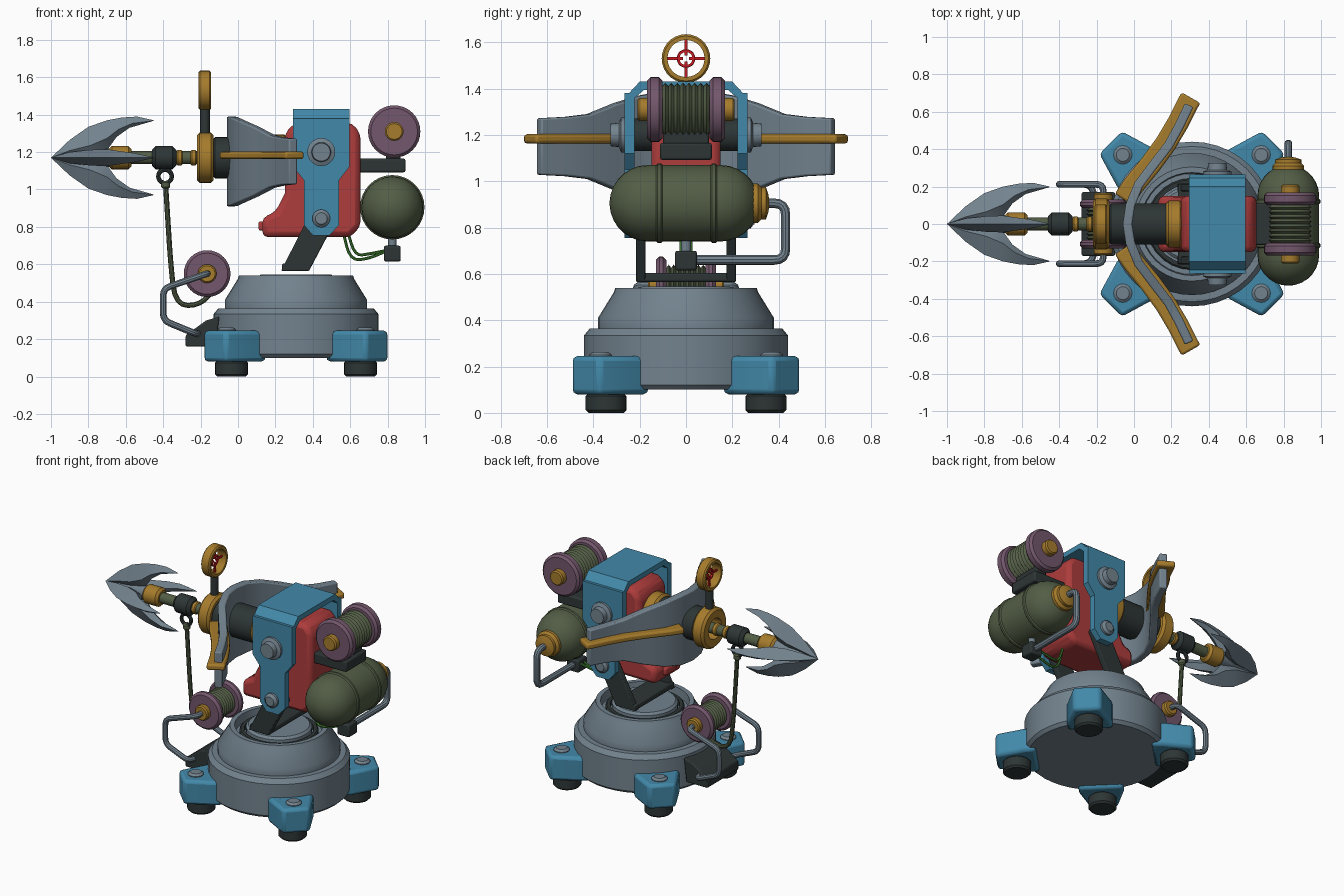
import bpy, bmesh, math
from mathutils import Vector, Matrix

if "Cube" in bpy.data.objects:
    bpy.data.objects.remove(bpy.data.objects["Cube"])

def mat(name, c):
    m = bpy.data.materials.new(name)
    m.diffuse_color = (*c, 1)
    m.use_nodes = True
    m.node_tree.nodes["Principled BSDF"].inputs["Base Color"].default_value = m.diffuse_color
    return m

GRAY = mat("steel gray", (.17, .225, .27))
BLUE = mat("blue paint", (.055, .25, .40))
RED = mat("red paint", (.42, .045, .045))
GOLD = mat("brass", (.38, .20, .025))
PURPLE = mat("purple", (.17, .095, .15))
GREEN = mat("olive green", (.085, .11, .06))
DARK = mat("dark iron", (.027, .036, .036))
SIGHT = mat("bright red", (.6, .01, .015))
WIRE = mat("wire green", (.05, .22, .03))

def finish(name, bm, m, bevel=0):
    bmesh.ops.remove_doubles(bm, verts=bm.verts, dist=1e-5)
    bmesh.ops.recalc_face_normals(bm, faces=bm.faces)
    me = bpy.data.meshes.new(name)
    bm.to_mesh(me)
    bm.free()
    me.materials.append(m)
    ob = bpy.data.objects.new(name, me)
    bpy.context.collection.objects.link(ob)
    if bevel:
        b = ob.modifiers.new("bevel", 'BEVEL')
        b.width, b.segments, b.limit_method = bevel, 2, 'ANGLE'
    return ob

def place(axis, a, b, h):
    return Vector({'x': (h, a, b), 'y': (a, h, b), 'z': (a, b, h)}[axis])

def prism(name, pts, axis, h0, h1, m, bevel=0):
    """Extrude a 2D outline along an axis."""
    bm = bmesh.new()
    lo, hi = ([bm.verts.new(place(axis, a, b, h)) for a, b in pts] for h in (h0, h1))
    bm.faces.new(lo)
    bm.faces.new(hi)
    for i in range(len(pts)):
        j = (i + 1) % len(pts)
        bm.faces.new((lo[i], lo[j], hi[j], hi[i]))
    return finish(name, bm, m, bevel)

def box(name, x0, x1, y0, y1, z0, z1, m, bevel=.01):
    return prism(name, [(x0, y0), (x1, y0), (x1, y1), (x0, y1)], 'z', z0, z1, m, bevel)

def sweep(bm, rings, caps=True):
    for A, B in zip(rings, rings[1:]):
        for i in range(len(A)):
            j = (i + 1) % len(A)
            bm.faces.new((A[i], A[j], B[j], B[i]))
    if caps:
        bm.faces.new(rings[0])
        bm.faces.new(rings[-1])

def lathe(name, prof, axis, loc, m, seg=28, closed=False):
    """Revolve (radius, height) points about an axis through loc."""
    bm = bmesh.new()
    rings = []
    for r, h in prof:
        rings.append([bm.verts.new(Vector(loc) + place(axis, r * math.cos(t), r * math.sin(t), h))
                      for t in (2 * math.pi * i / seg for i in range(seg))])
    sweep(bm, rings + rings[:1] if closed else rings, not closed)
    return finish(name, bm, m)

def cyl(name, axis, loc, r, h0, h1, m, c=.008, seg=24):
    return lathe(name, [(r - c, h0), (r, h0 + c), (r, h1 - c), (r - c, h1)], axis, loc, m, seg)

def ring(name, axis, loc, ri, ro, h0, h1, m, c=.008):
    return lathe(name, [(ri, h0), (ro - c, h0), (ro, h0 + c), (ro, h1 - c), (ro - c, h1), (ri, h1)],
                 axis, loc, m, closed=True)

def pipe(name, pts, r, m, fillet=.04, seg=10):
    """Round tube through points with filleted corners."""
    P = [Vector(p) for p in pts]
    path = [P[0]]
    for a, b, c in zip(P, P[1:], P[2:]):
        s = b + (a - b).normalized() * min(fillet, (a - b).length * .5)
        e = b + (c - b).normalized() * min(fillet, (c - b).length * .5)
        path += [s * (1 - t) ** 2 + b * 2 * t * (1 - t) + e * t * t for t in (0, .25, .5, .75, 1)]
    path.append(P[-1])
    path = [p for i, p in enumerate(path) if i == 0 or (p - path[i - 1]).length > 1e-4]
    bm, rings, n = bmesh.new(), [], None
    for i, p in enumerate(path):
        t = (path[min(i + 1, len(path) - 1)] - path[max(i - 1, 0)]).normalized()
        n = (n or t.orthogonal())
        n = (n - t * n.dot(t)).normalized()
        u = t.cross(n)
        rings.append([bm.verts.new(p + r * (n * math.cos(k) + u * math.sin(k)))
                      for k in (2 * math.pi * q / seg for q in range(seg))])
    sweep(bm, rings)
    return finish(name, bm, m)

def bow(name, path, width, zc, m, bevel):
    """Upright curved band: path of (x, y, half height)."""
    bm, rings = bmesh.new(), []
    for i, (x, y, h) in enumerate(path):
        a, b = path[max(i - 1, 0)], path[min(i + 1, len(path) - 1)]
        n = Vector((b[1] - a[1], a[0] - b[0])).normalized() * width / 2
        rings.append([bm.verts.new((x + s * n.x, y + s * n.y, zc + k * h))
                      for s, k in ((-1, -1), (1, -1), (1, 1), (-1, 1))])
    sweep(bm, rings)
    return finish(name, bm, m, bevel)

def reel(name, x, z, r, half, flange, drum, hub):
    L = (x, 0, z)
    for s in (-1, 1):
        a, b = sorted((s * half, s * (half - flange)))
        cyl(name + "_flange", 'y', L, r, a, b, PURPLE, .015, 32)
        a, b = sorted((s * (half - .01), s * hub))
        cyl(name + "_hub", 'y', L, .05, a, b, GOLD)
    w, n = half - flange, 8
    prof = [(drum - (.014 if i % 2 == 0 else 0), -w + 2 * w * i / (2 * n)) for i in range(2 * n + 1)]
    lathe(name + "_rope", prof, 'y', L, GREEN)

C = (.31, 0, 0)
# base housing with recessed turntable
lathe("base_housing", [(.42, .10), (.44, .12), (.44, .335), (.415, .365), (.38, .365), (.38, .41), (.312, .52),
                       (.305, .54), (.275, .54), (.27, .48), (.01, .48)], 'z', C, GRAY, 40)
ring("turntable_ring", 'z', C, .215, .245, .47, .515, DARK)
cyl("turntable", 'z', C, .205, .47, .545, GRAY, .015, 32)
# four feet
for k in range(4):
    rot = Matrix.Translation(C) @ Matrix.Rotation(math.pi / 4 + k * math.pi / 2, 4, 'Z')
    parts = [prism("foot_block", [(.36, -.14), (.43, -.14), (.615, -.085), (.615, .085), (.43, .14), (.36, .14)],
                   'z', .08, .245, BLUE, .02),
             cyl("foot_pad", 'z', (.488, 0, 0), .088, 0, .085, DARK, .012),
             lathe("foot_bolt", [(.05, .24), (.05, .25), (.035, .262), (.01, .262)], 'z', (.523, 0, 0), GRAY, 16)]
    for p in parts:
        p.matrix_world = rot

# yoke
box("yoke_plate", .235, .385, -.215, .215, .565, .605, DARK)
for s in (-1, 1):
    a, b = sorted((s * .175, s * .216))
    prism("yoke_arm", [(.23, .565), (.38, .565), (.52, .83), (.49, .90), (.42, .90), (.37, .84)], 'y', a, b, DARK, .006)

# red body
prism("body", [(.13, .745), (.60, .745), (.655, .80), (.655, 1.30), (.61, 1.355), (.30, 1.355), (.25, 1.30),
               (.25, .98), (.20, .88), (.13, .85)], 'y', -.15, .15, RED, .03)
box("body_nub", .11, .16, -.06, .06, .78, .83, RED)
# blue bracket
for s in (-1, 1):
    a, b = sorted((s * .222, s * .265))
    prism("bracket_side", [(.295, 1.38), (.295, 1.12), (.352, 1.05), (.352, .81), (.40, .755), (.49, .755),
                           (.54, .81), (.54, 1.05), (.595, 1.12), (.595, 1.38)], 'y', a, b, BLUE)
    L = (.445, 0, 1.2)
    for nm, z, r, d in (("pivot_bolt", 1.2, .075, .325), ("lower_bolt", .845, .048, .295)):
        lathe(nm, [(r, s * .26), (r, s * .28), (r * .7, s * .29), (r * .65, s * d), (.01, s * d)],
              'y', (.445, 0, z), GRAY, 20)
prism("bracket_top", [(-.265, 1.36), (-.2, 1.43), (.2, 1.43), (.265, 1.36), (.222, 1.36), (.18, 1.395),
                      (-.18, 1.395), (-.222, 1.36)], 'x', .295, .595, BLUE)
cyl("pivot_axle", 'y', (.445, 0, 1.2), .07, -.23, .23, DARK)

# barrel and harpoon shaft
A = (0, 0, 1.17)
ring("barrel", 'x', A, .07, .11, -.13, .26, DARK)
ring("muzzle_ring", 'x', A, .07, .135, -.22, -.13, GOLD, .015)
cyl("breech_ring", 'x', A, .125, .17, .26, GOLD, .015)
cyl("harpoon_shaft", 'x', A, .035, -.62, .2, GREEN)
for x in (-.33, -.255):
    cyl("shaft_band", 'x', A, .041, x, x + .035, GOLD)
cyl("shaft_collar", 'x', A, .062, -.46, -.33, DARK, .02)
cyl("head_socket", 'x', A, .062, -.69, -.57, GOLD, .015)
# harpoon head: core and four barbs with diamond section
lathe("head_core", [(.002, -1), (.03, -.88), (.05, -.68)], 'x', A, GRAY, 12)
OUT = [(-.9, .095), (-.8, .165), (-.7, .2), (-.62, .215), (-.54, .22), (-.45, .20)]
INN = [(-.9, 0), (-.78, 0), (-.70, .04), (-.65, .11), (-.58, .16), (-.455, .196)]
for k in range(4):
    bm = bmesh.new()
    rings = [[bm.verts.new(p) for p in ((-1, 0, 0), (-.998, .001, .001), (-.998, 0, .002), (-.998, -.001, .001))]]
    for o, i, t in zip(OUT, INN, (.03, .042, .045, .036, .026, .003)):
        mx, mz = i[0] * .6 + o[0] * .4, i[1] * .6 + o[1] * .4
        rings.append([bm.verts.new(p) for p in ((i[0], 0, i[1]), (mx, t, mz), (o[0], 0, o[1]), (mx, -t, mz))])
    sweep(bm, rings)
    finish("head_barb", bm, GRAY).matrix_world = Matrix.Translation(A) @ Matrix.Rotation(k * math.pi / 2, 4, 'X')

# bow limbs with brass rail
half = [(-.02, .1, .238), (.025, .21, .218), (.10, .31, .185), (.185, .42, .14), (.24, .52, .128), (.295, .635, .122)]
bow("bow_plate", [(x, -y, h) for x, y, h in half[::-1]] + [(-.035, 0, .24)] + half, .05, 1.15, GRAY, .008)
rail = [(-.055, .13, .02), (.0, .21, .02), (.09, .32, .02), (.17, .43, .02), (.235, .54, .02), (.285, .64, .02),
        (.305, .675, .02)]
for s in (-1, 1):
    bow("bow_rail", [(x, s * y, h) for x, y, h in rail], .115, 1.183, GOLD, .012)

# ring sight
S = (-.177, 0, 1.53)
cyl("sight_post", 'z', (-.177, 0, 0), .026, 1.29, 1.45, DARK, .005, 16)
ring("sight_ring", 'x', S, .08, .105, -.033, .033, GOLD)
ring("sight_inner_ring", 'x', S, .028, .040, -.006, .006, SIGHT, .002)
for k in range(4):
    b = box("sight_crosshair", -.005, .005, -.006, .006, .012, .085, SIGHT, 0)
    b.matrix_world = Matrix.Translation(S) @ Matrix.Rotation(k * math.pi / 2, 4, 'X')

# rear reel and its bracket
reel("rear_reel", .835, 1.31, .14, .168, .066, .115, .21)
box("rear_reel_bracket", .64, .895, -.112, .112, 1.092, 1.165, DARK)
box("rear_reel_stand", .79, .87, -.10, .10, 1.15, 1.25, DARK)
# pressure tank, valve pipe and wires
T = (.825, 0, .905)
dome = [(.165 * math.cos(a), .165 * math.sin(a)) for a in (i * math.pi / 14 for i in range(7))] + [(.005, .165)]
lathe("tank", [(r, -.165 - h) for r, h in dome[::-1]] + [(r, .15 + h) for r, h in dome], 'y', T, GREEN, 32)
for y in (-.13, .105):
    cyl("tank_band", 'y', T, .172, y, y + .03, GREEN, .008, 32)
lathe("tank_cap", [(.085, .27), (.085, .31), (.07, .325), (.07, .345), (.04, .355), (.01, .36)], 'y', T, GOLD, 20)
pipe("tank_pipe", [(.825, .33, .905), (.825, .43, .905), (.825, .43, .66), (.825, .03, .66)], .021, GRAY, .05)
box("valve_block", .78, .87, -.047, .047, .615, .70, DARK)
cyl("valve_stem", 'z', (.825, 0, 0), .022, .69, .76, GRAY, .004, 12)
for y, d in ((-.02, 0), (.02, .025)):
    pipe("wire", [(.56 + d, y, .78), (.60 + d, y, .62 + d), (.70, y, .63 + d), (.80, y, .675)], .008, WIRE, .08, 6)

# front reel, its frame, and the tether
reel("front_reel", -.165, .55, .125, .13, .045, .09, .165)
prism("front_reel_mount", [(-.28, .16), (-.12, .16), (-.10, .32), (-.17, .30), (-.28, .22)], 'y', -.17, .17, DARK, .008)
for s in (-1, 1):
    pipe("front_reel_frame", [(-.165, s * .15, .55), (-.165, s * .212, .55), (-.40, s * .212, .47),
                              (-.40, s * .212, .30), (-.23, s * .212, .23), (-.21, s * .14, .23)], .018, GRAY, .04)
lathe("tether_ring", [(.036 + .012 * math.cos(a), .012 * math.sin(a)) for a in (i * math.pi / 4 for i in range(8))],
      'y', (-.39, 0, 1.07), DARK, 20, True)
cyl("tether_knot", 'z', (-.387, 0, 0), .024, 1.005, 1.045, GREEN, .008, 12)
pipe("tether", [(-.388, 0, 1.04), (-.36, 0, .60), (-.335, 0, .38), (-.20, 0, .38), (-.12, 0, .48)], .014, GREEN, .12)

# smooth shading with sharp edges kept
bpy.ops.object.select_all(action='SELECT')
bpy.context.view_layer.objects.active = bpy.context.selected_objects[0]
bpy.ops.object.shade_smooth_by_angle(angle=math.radians(32))
